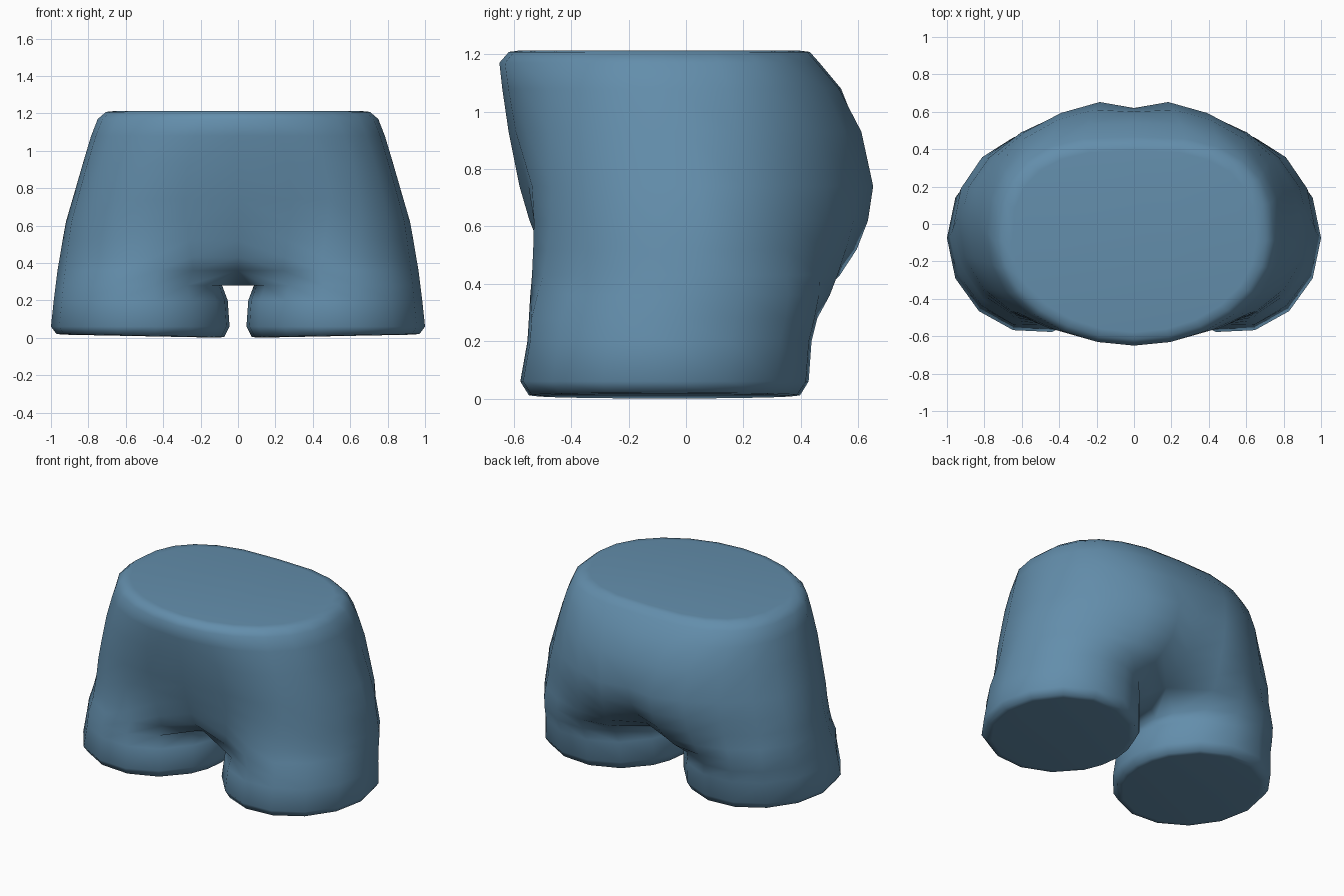
import bpy, bmesh
from math import sin, cos, pi, radians

cube = bpy.data.objects.get("Cube")
if cube:
    bpy.data.objects.remove(cube, do_unlink=True)

blue = bpy.data.materials.new("denim_blue")
blue.use_nodes = True
colour = (0.125, 0.27, 0.41, 1)
blue.diffuse_color = colour
blue.node_tree.nodes["Principled BSDF"].inputs["Base Color"].default_value = colour

STEPS = 12        # segments from front centre round the outside to back centre
INNER = 4         # segments along the inner thigh

# Torso: height, half width, front, back, leg blend at front and back,
# centre front, centre back, roundness of front and back (below 1 is squarer)
TORSO = [
    (1.17, 0.75, -0.65, 0.47, 0.0, 0.0, -0.65, 0.465, 1, 0.75),
    (1.08, 0.785, -0.64, 0.55, 0.03, 0.0, -0.64, 0.54, 0.92, 0.85),
    (0.93, 0.83, -0.62, 0.635, 0.1, 0.03, -0.618, 0.6, 0.82, 1),
    (0.74, 0.885, -0.59, 0.685, 0.25, 0.08, -0.58, 0.62, 0.78, 1.18),
    (0.62, 0.92, -0.575, 0.67, 0.4, 0.12, -0.545, 0.59, 0.8, 1.2),
    (0.52, 0.938, -0.57, 0.635, 0.55, 0.18, -0.505, 0.52, 0.85, 1.2),
    (0.43, 0.953, -0.565, 0.585, 0.7, 0.33, -0.46, 0.43, 0.9, 1.1),
    (0.36, 0.965, -0.56, 0.535, 0.88, 0.58, -0.38, 0.31, 1, 1),
]
# Leg: height, outer x, inner x, front, back
LEG = [
    (0.28, 0.975, 0.085, -0.555, 0.465),
    (0.2, 0.985, 0.055, -0.56, 0.445),
    (0.06, 1.0, 0.045, -0.585, 0.435),
]


def leg_point(angle, outer, inner, front, back):
    mid, r = (outer + inner) / 2, (outer - inner) / 2
    return (mid + r * cos(angle), (front + back) / 2 + (back - front) / 2 * sin(angle))


def torso_ring(bm, z, width, front, back, blend_front, blend_back,
               centre_front, centre_back, round_front, round_back):
    ring = []
    for i in range(STEPS + 1):
        t = pi * i / STEPS
        c, s = -cos(t), sin(t)
        blend = blend_front + (blend_back - blend_front) * (1 + c) / 2
        power, side = (round_back, 1) if c > 0 else (round_front, -1)
        c, s = side * abs(c) ** power, abs(s) ** power
        ex, ey = width * s, (front + back) / 2 + (back - front) / 2 * c
        lx, ly = leg_point(radians(-150 + 300 * i / STEPS), width, 0.04, front, back)
        x, y = ex + (lx - ex) * blend, ey + (ly - ey) * blend
        if i == 0:
            x, y = 0, centre_front
        if i == STEPS:
            x, y = 0, centre_back
        ring.append(bm.verts.new((x, y, z)))
    return ring


def leg_ring(bm, z, *size):
    angles = [-150 + 300 * i / STEPS for i in range(STEPS + 1)]
    angles += [150 + 60 * i / INNER for i in range(1, INNER)]
    return [bm.verts.new((*leg_point(radians(a), *size), z)) for a in angles]


def inset_ring(bm, ring, centre, scale, z, tilt=0):
    cx, cy = centre
    return [bm.verts.new((cx + (v.co.x - cx) * scale, cy + (v.co.y - cy) * scale,
                          z + tilt * v.co.x)) for v in ring]


def bridge(bm, a, b, closed=False):
    n = len(a)
    for i in range(n if closed else n - 1):
        j = (i + 1) % n
        bm.faces.new((a[i], a[j], b[j], b[i]))


bm = bmesh.new()

# Waist cap and torso
waist = torso_ring(bm, *TORSO[0])
middle = (0, -0.1)
rim = inset_ring(bm, waist, middle, 0.94, 1.208)
cap = inset_ring(bm, waist, middle, 0.87, 1.213)
bm.faces.new(cap)
bridge(bm, cap, rim)
bridge(bm, rim, waist)
last = waist
for level in TORSO[1:]:
    ring = torso_ring(bm, *level)
    bridge(bm, last, ring)
    last = ring

# Thigh outside, then the crotch strip between the legs
thigh = leg_ring(bm, *LEG[0])
bridge(bm, last, thigh[:STEPS + 1])
centre_line = [bm.verts.new((0, y, 0.28)) for y in (0.16, 0.0, -0.2)]
bridge(bm, [last[-1]] + centre_line + [last[0]], thigh[STEPS:] + [thigh[0]])

# Leg down to its flat end
for level in LEG[1:]:
    ring = leg_ring(bm, *level)
    bridge(bm, thigh, ring, True)
    thigh = ring
middle = (0.52, -0.075)
hem = inset_ring(bm, thigh, middle, 0.94, 0.004, 0.017)
sole = inset_ring(bm, thigh, middle, 0.87, 0.0, 0.017)
bridge(bm, thigh, hem, True)
bridge(bm, hem, sole, True)
bm.faces.new(sole)

bmesh.ops.recalc_face_normals(bm, faces=bm.faces)
if max(bm.faces, key=lambda f: f.calc_center_median().z).normal.z < 0:
    bmesh.ops.reverse_faces(bm, faces=bm.faces)

mesh = bpy.data.meshes.new("hips_and_thighs")
bm.to_mesh(mesh)
bm.free()
mesh.materials.append(blue)
hips = bpy.data.objects.new("hips_and_thighs", mesh)
bpy.context.collection.objects.link(hips)

# Mirror to the other side
mirror = hips.modifiers.new("Mirror", "MIRROR")
mirror.use_clip = True
mesh.shade_smooth()
